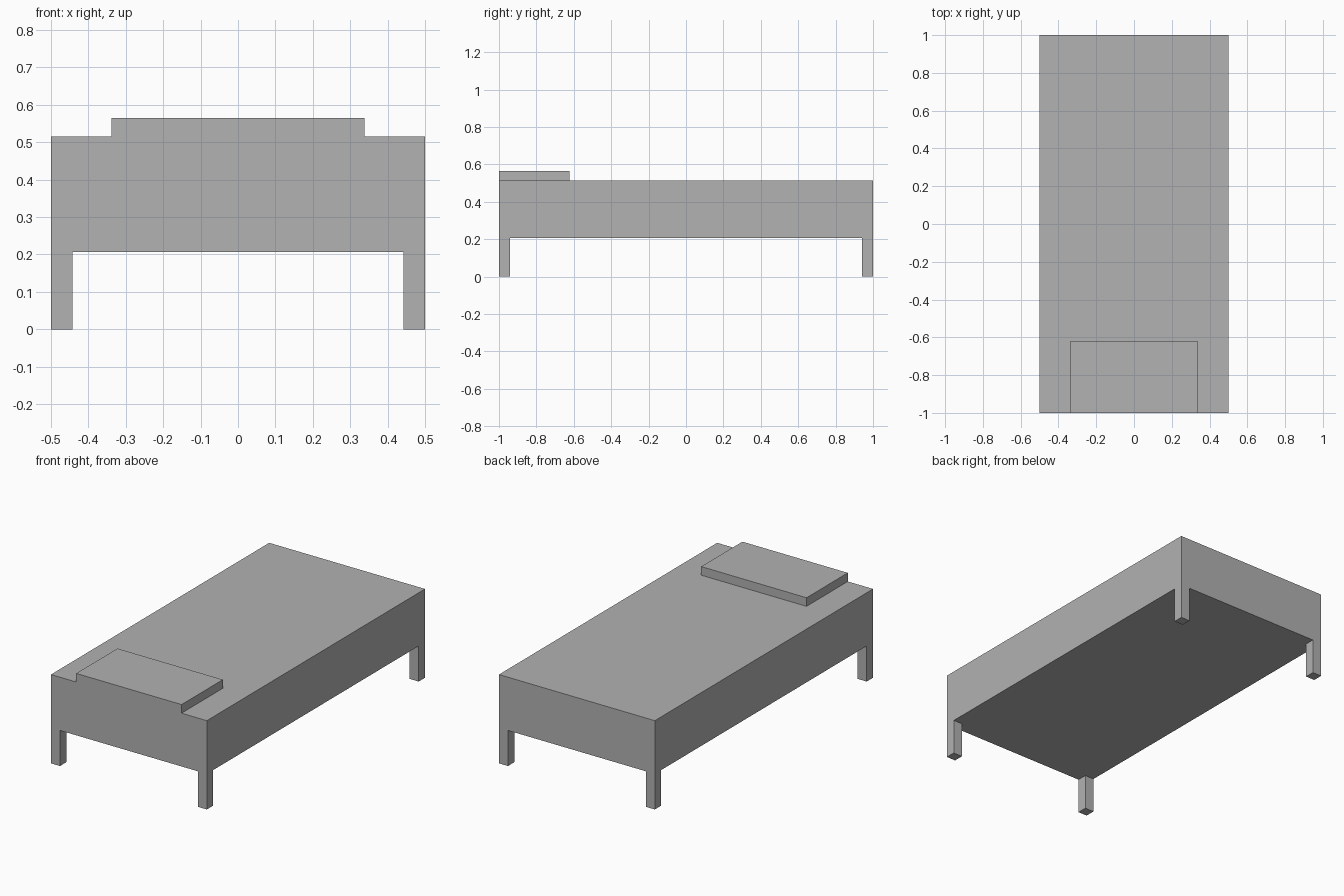
import bpy
import bmesh
from mathutils import Vector

cube = bpy.data.objects.get("Cube")
if cube:
    bpy.data.objects.remove(cube, do_unlink=True)

# One plain grey for every part
GREY = (0.445, 0.445, 0.445, 1.0)
grey = bpy.data.materials.new("plain grey")
grey.use_nodes = True
grey.diffuse_color = GREY
shader = next(n for n in grey.node_tree.nodes if n.type == 'BSDF_PRINCIPLED')
shader.inputs["Base Color"].default_value = GREY
shader.inputs["Roughness"].default_value = 0.8


def box(name, low, high):
    """Add a flat-shaded box between two opposite corners."""
    low, high = Vector(low), Vector(high)
    bm = bmesh.new()
    bmesh.ops.create_cube(bm, size=1)
    bmesh.ops.scale(bm, vec=high - low, verts=bm.verts)
    bmesh.ops.translate(bm, vec=(low + high) / 2, verts=bm.verts)
    mesh = bpy.data.meshes.new(name)
    bm.to_mesh(mesh)
    bm.free()
    mesh.materials.append(grey)
    obj = bpy.data.objects.new(name, mesh)
    bpy.context.collection.objects.link(obj)
    return obj


HALF_WIDTH, HALF_LENGTH = 0.5, 1.0
LEG_TOP, BED_TOP, PILLOW_TOP = 0.206, 0.515, 0.565
LEG = 0.058

# Bed body
box("mattress", (-HALF_WIDTH, -HALF_LENGTH, LEG_TOP),
    (HALF_WIDTH, HALF_LENGTH, BED_TOP))

# Pillow, flush with the front end
box("pillow", (-0.338, -HALF_LENGTH, BED_TOP), (0.338, -0.622, PILLOW_TOP))

# Four square legs, flush with the corners
for side, sx in (("left", 1), ("right", -1)):
    for end, sy in (("front", -1), ("back", 1)):
        xs = sorted((sx * HALF_WIDTH, sx * (HALF_WIDTH - LEG)))
        ys = sorted((sy * HALF_LENGTH, sy * (HALF_LENGTH - LEG)))
        box(f"{end}_{side}_leg", (xs[0], ys[0], 0), (xs[1], ys[1], LEG_TOP))
